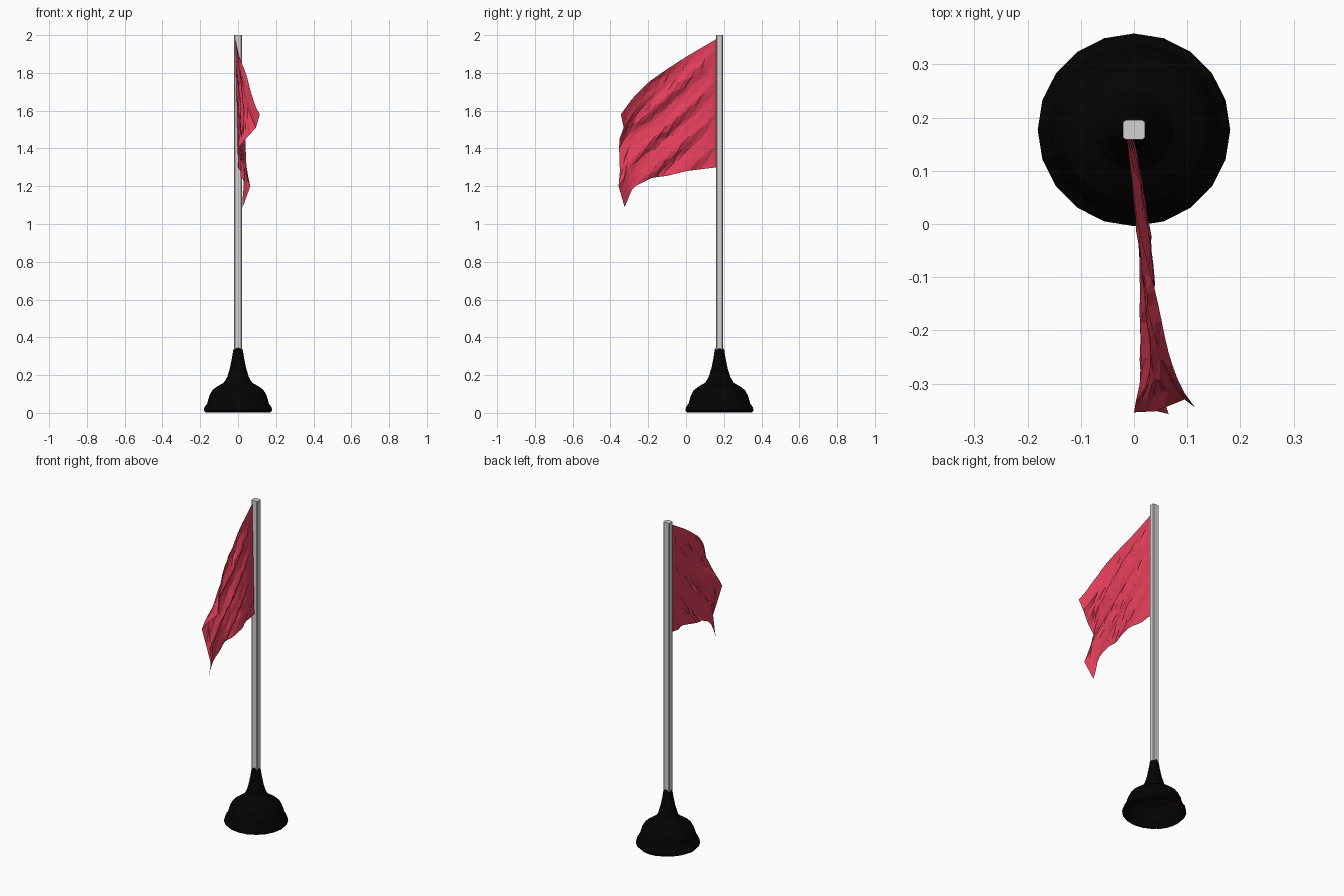
import bpy, bmesh, math, random

if "Cube" in bpy.data.objects:
    bpy.data.objects.remove(bpy.data.objects["Cube"])

random.seed(4)
POLE_Y = 0.177


def material(name, rgb):
    m = bpy.data.materials.new(name)
    m.diffuse_color = (*rgb, 1)
    m.use_nodes = True
    m.node_tree.nodes["Principled BSDF"].inputs["Base Color"].default_value = m.diffuse_color
    return m


RED = material("flag red", (0.76, 0.048, 0.1))
GREY = material("pole grey", (0.64, 0.64, 0.64))
BLACK = material("base black", (0.001, 0.001, 0.001))


def finish(bm, name, mat):
    mesh = bpy.data.meshes.new(name)
    bm.to_mesh(mesh)
    bm.free()
    mesh.materials.append(mat)
    ob = bpy.data.objects.new(name, mesh)
    bpy.context.collection.objects.link(ob)
    return ob


def stack(name, rings, mat, floor=True):
    """Skin over rings of points, bottom to top, capped above."""
    bm = bmesh.new()
    rings = [[bm.verts.new(p) for p in ring] for ring in rings]
    n = len(rings[0])
    for lo, hi in zip(rings, rings[1:]):
        for i in range(n):
            j = (i + 1) % n
            bm.faces.new((lo[i], lo[j], hi[j], hi[i]))
    if floor:
        bm.faces.new(rings[0][::-1])
    bm.faces.new(rings[-1])
    return finish(bm, name, mat)


def circle(r, z, sides):
    return [(r * math.cos(a), POLE_Y + r * math.sin(a), z)
            for a in (2 * math.pi * i / sides for i in range(sides))]


def sample(points, t):
    """Piecewise linear lookup; points are (t, value, ...)."""
    for a, b in zip(points, points[1:]):
        if t <= b[0]:
            f = (t - a[0]) / (b[0] - a[0])
            return [p + (q - p) * f for p, q in zip(a[1:], b[1:])]
    return list(points[-1][1:])


# Bell-shaped hollow base
PROFILE = [(0.172, 0.003), (0.181, 0.012), (0.177, 0.03), (0.163, 0.05), (0.152, 0.09),
           (0.136, 0.12), (0.11, 0.14), (0.075, 0.16), (0.057, 0.19), (0.042, 0.24),
           (0.032, 0.29), (0.025, 0.335), (0.018, 0.345)]
stack("base", [circle(r, z, 20) for r, z in PROFILE], BLACK, floor=False)

# Thin red trim arcs showing under the rim
bm = bmesh.new()
for start, end in ((66, 105), (172, 225)):
    prev = None
    for k in range(6):
        a = math.radians(start + (end - start) * k / 5)
        pair = [bm.verts.new((r * math.cos(a), POLE_Y + r * math.sin(a), 0.0))
                for r in (0.16, 0.17)]
        if prev:
            bm.faces.new((prev[0], pair[0], pair[1], prev[1]))
        prev = pair
finish(bm, "rim_trim", RED)

# Rectangular pole with chamfered corners
SECTION = [(0.021, -0.014), (0.021, 0.014), (0.016, 0.018), (-0.016, 0.018),
           (-0.021, 0.014), (-0.021, -0.014), (-0.016, -0.018), (0.016, -0.018)]
stack("pole", [[(x, POLE_Y + y, z) for x, y in SECTION] for z in (0.32, 2.0)], GREY)

# Drooping flag: edge curves blended into a sheet, with diagonal folds
TOP = [(0, 0.162, 1.98), (0.31, 0.0, 1.885), (0.5, -0.1, 1.82), (0.7, -0.2, 1.75),
       (0.86, -0.28, 1.67), (1, -0.345, 1.58)]
BOTTOM = [(0, 0.162, 1.30), (0.31, 0.0, 1.28), (0.5, -0.1, 1.255), (0.66, -0.18, 1.245),
          (0.8, -0.25, 1.21), (0.87, -0.28, 1.195), (1, -0.325, 1.09)]
# free edge as (v, y, z, x)
FREE = [(0, -0.325, 1.09, 0.025), (0.2, -0.357, 1.2, 0.065), (0.35, -0.35, 1.28, 0.035),
        (0.55, -0.354, 1.4, 0.0), (0.7, -0.352, 1.45, 0.04), (0.85, -0.33, 1.51, 0.095),
        (1, -0.345, 1.58, 0.115)]
NU, NV = 18, 20
bm = bmesh.new()
grid = []
for i in range(NU + 1):
    u = i / NU
    row = []
    for j in range(NV + 1):
        v = j / NV
        ty, tz = sample(TOP, u)
        by, bz = sample(BOTTOM, u)
        fy, fz, fx = sample(FREE, v)
        y = by + (ty - by) * v + u * u * (fy - (-0.325 - 0.02 * v))
        z = bz + (tz - bz) * v + u * u * (fz - (1.09 + 0.49 * v))
        # folds run from the upper pole end down to the free edge
        phase = z - 0.9 * y
        inside = math.sin(math.pi * u)
        fold = 0.012 * math.sin(phase * 40) + 0.004 * math.sin(phase * 75 + 1)
        x = -0.014 * v * (1 - u) + 0.022 * inside + fx * u ** 4 + 0.008 * u * (1 - u) + fold * inside
        if 0 < i < NU and 0 < j < NV:
            x += random.uniform(-0.0015, 0.0015)
            y += random.uniform(-0.006, 0.006)
            z += random.uniform(-0.006, 0.006)
        row.append(bm.verts.new((x, y, z)))
    grid.append(row)
for i in range(NU):
    for j in range(NV):
        a, b, c, d = grid[i][j], grid[i][j + 1], grid[i + 1][j + 1], grid[i + 1][j]
        # split along the fold direction
        bm.faces.new((a, b, d))
        bm.faces.new((b, c, d))
bmesh.ops.recalc_face_normals(bm, faces=bm.faces)
bm.normal_update()
if sum(f.normal.x for f in bm.faces) < 0:
    bmesh.ops.reverse_faces(bm, faces=bm.faces)
finish(bm, "flag", RED)
